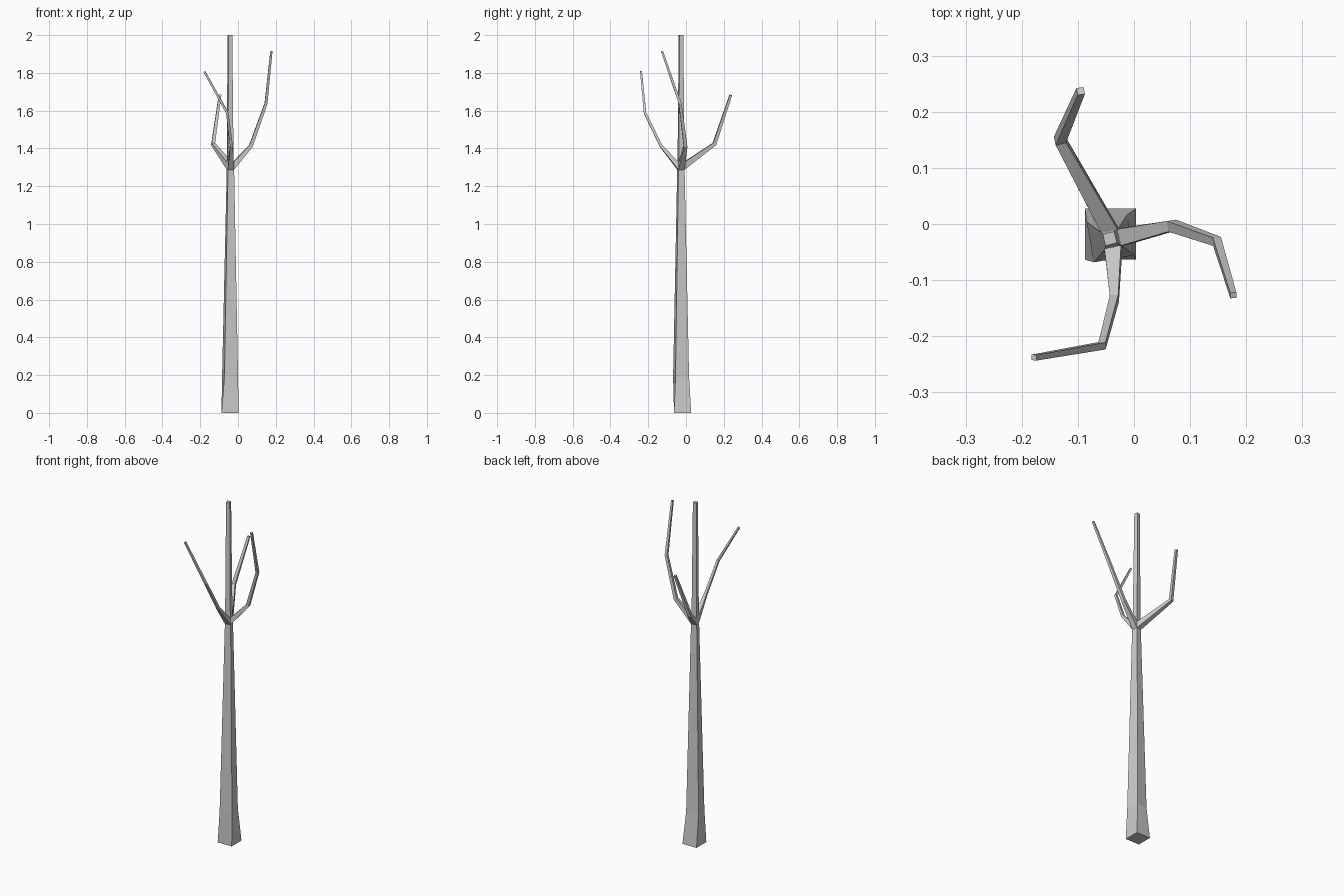
import bpy, bmesh
from math import radians, sin, cos
from mathutils import Vector

if "Cube" in bpy.data.objects:
    bpy.data.objects.remove(bpy.data.objects["Cube"])

bm = bmesh.new()


def ring(center, u, v, half):
    """Square cross-section around center, spanned by axes u and v."""
    return [bm.verts.new(center + (u * a + v * b) * half)
            for a, b in ((-1, -1), (1, -1), (1, 1), (-1, 1))]


def skin(r0, r1, skip=()):
    for i in range(4):
        if i not in skip:
            j = (i + 1) % 4
            bm.faces.new((r0[i], r0[j], r1[j], r1[i]))


# trunk: (x, y, z, half width, twist in degrees)
sections = [(-0.042, -0.018, 0, 0.0455, 0),
            (-0.042, -0.026, 0.19, 0.0365, 10),
            (-0.040, -0.027, 1.287, 0.0165, 12),
            (-0.041, -0.027, 1.327, 0.0150, 12),
            (-0.043, -0.026, 2.0, 0.0105, 14)]
trunk = []
for x, y, z, h, a in sections:
    a = radians(a)
    trunk.append(ring(Vector((x, y, z)), Vector((cos(a), sin(a), 0)),
                      Vector((-sin(a), cos(a), 0)), h))
for k in range(4):
    # three sides of the collar open into branches
    skin(trunk[k], trunk[k + 1], (0, 1, 2) if k == 2 else ())
bm.faces.new(trunk[0][::-1])
bm.faces.new(trunk[-1])


# branches grow out of a collar side along a path of (x, y, z, half width)
def branch(side, path):
    j = (side + 1) % 4
    lo, hi = trunk[2], trunk[3]
    prev = [lo[side], lo[j], hi[j], hi[side]]
    u = (prev[1].co - prev[0].co).normalized()
    v = (prev[3].co - prev[0].co).normalized()
    d = u.cross(v).normalized()
    v = d.cross(u)
    pts = [sum((w.co for w in prev), Vector()) / 4] + [Vector(p[:3]) for p in path]
    for i in range(1, len(pts)):
        t = (pts[i] - pts[i - 1]).normalized()
        if i + 1 < len(pts):
            t = (t + (pts[i + 1] - pts[i]).normalized()).normalized()
        q = d.rotation_difference(t)
        u, v, d = q @ u, q @ v, t
        cur = ring(pts[i], u, v, path[i - 1][3])
        skin(prev, cur)
        prev = cur
    bm.faces.new(prev)


branch(0, [(-0.035, -0.133, 1.415, 0.0075), (-0.057, -0.217, 1.588, 0.0065),
           (-0.178, -0.238, 1.807, 0.005)])
branch(1, [(0.068, -0.003, 1.413, 0.0095), (0.148, -0.031, 1.637, 0.0075),
           (0.177, -0.127, 1.915, 0.0055)])
branch(2, [(-0.132, 0.150, 1.423, 0.0095), (-0.095, 0.237, 1.683, 0.0065)])

bmesh.ops.recalc_face_normals(bm, faces=bm.faces)
mesh = bpy.data.meshes.new("bare_tree")
bm.to_mesh(mesh)
bm.free()
bpy.context.collection.objects.link(bpy.data.objects.new("bare_tree", mesh))
